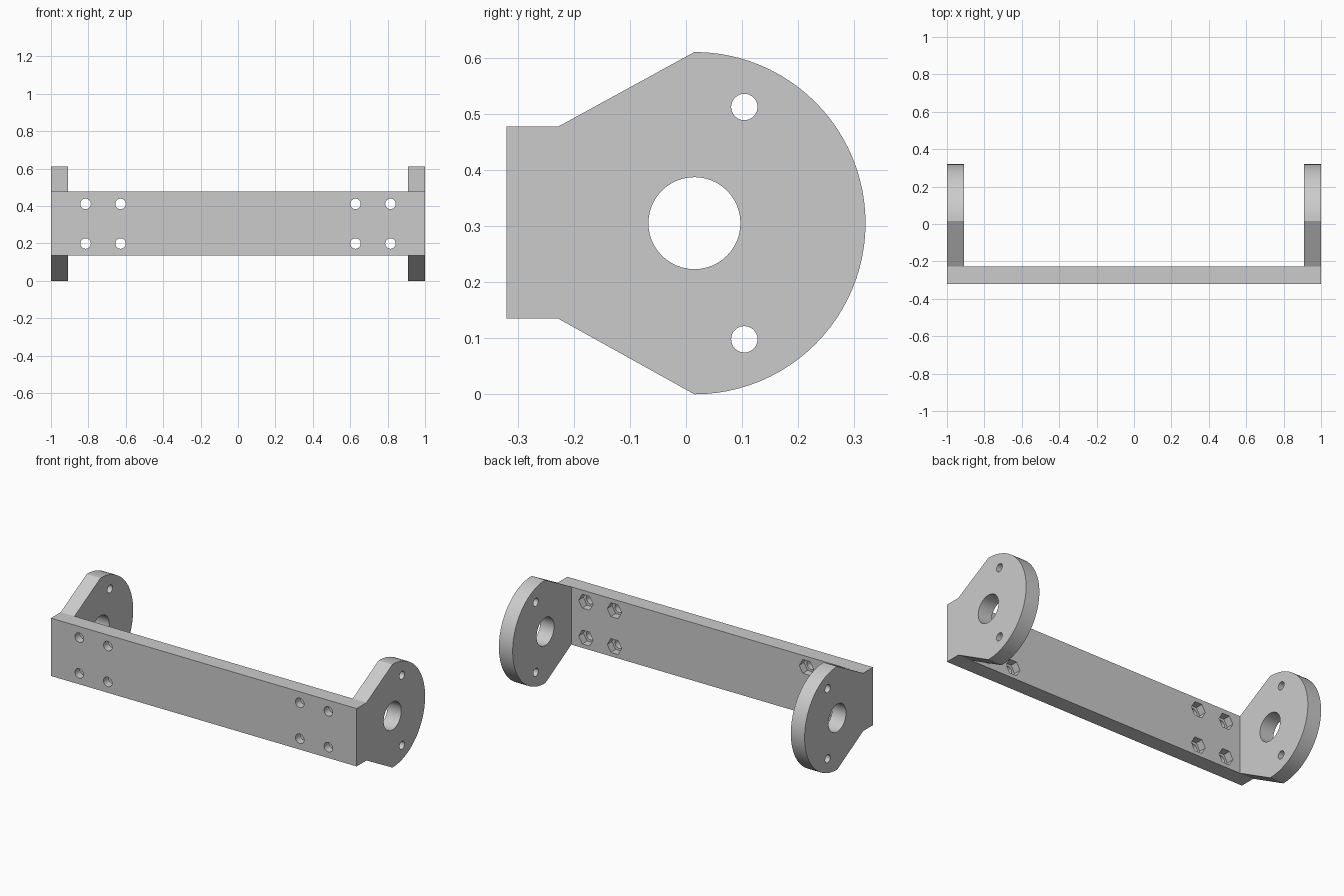
import bpy, bmesh, math
from mathutils import Matrix

cube = bpy.data.objects.get("Cube")
if cube:
    bpy.data.objects.remove(cube)

grey = bpy.data.materials.new("plain grey")
grey.use_nodes = True
colour = (0.6, 0.6, 0.6, 1)
grey.diffuse_color = colour
grey.node_tree.nodes["Principled BSDF"].inputs["Base Color"].default_value = colour

FRONT, BAR_BACK = -0.32, -0.228
BOTTOM, TOP = 0.135, 0.477
AXIS_Y, AXIS_Z, RADIUS = 0.015, 0.305, 0.305
EAR_INNER = 0.91


def make_object(name, bm):
    bmesh.ops.recalc_face_normals(bm, faces=bm.faces)
    mesh = bpy.data.meshes.new(name)
    bm.to_mesh(mesh)
    bm.free()
    mesh.materials.append(grey)
    obj = bpy.data.objects.new(name, mesh)
    bpy.context.collection.objects.link(obj)
    return obj


def prism(bm, outline, x0, x1):
    """Extrude a y-z outline from x0 to x1."""
    face = bm.faces.new([bm.verts.new((x0, y, z)) for y, z in outline])
    result = bmesh.ops.extrude_face_region(bm, geom=[face])
    verts = [v for v in result["geom"] if isinstance(v, bmesh.types.BMVert)]
    bmesh.ops.translate(bm, verts=verts, vec=(x1 - x0, 0, 0))


def drill(bm, centre, radius, depth, axis, sides=32, turn=0):
    """Add a cutter cylinder along the x or y axis."""
    tilt = Matrix.Rotation(math.pi / 2, 4, "Y" if axis == "x" else "X")
    place = Matrix.Translation(centre) @ tilt @ Matrix.Rotation(turn, 4, "Z")
    bmesh.ops.create_cone(bm, cap_ends=True, segments=sides, radius1=radius,
                          radius2=radius, depth=depth, matrix=place)


def boolean(target, other, operation):
    mod = target.modifiers.new(other.name, "BOOLEAN")
    mod.operation = operation
    mod.solver = "EXACT"
    mod.object = other
    bpy.context.view_layer.objects.active = target
    bpy.ops.object.modifier_apply(modifier=mod.name)
    bpy.data.objects.remove(other)


# Front bar, running the full length
bm = bmesh.new()
prism(bm, [(FRONT, BOTTOM), (BAR_BACK, BOTTOM), (BAR_BACK, TOP), (FRONT, TOP)], -1, 1)
bracket = make_object("mounting_bracket", bm)

# Rounded end ears
outline = [(FRONT, TOP), (FRONT, BOTTOM), (BAR_BACK, BOTTOM)]
for i in range(49):
    a = math.pi * (i / 48 - 0.5)
    outline.append((AXIS_Y + RADIUS * math.cos(a), AXIS_Z + RADIUS * math.sin(a)))
outline.append((BAR_BACK, TOP))
for name, x0, x1 in (("left_ear", EAR_INNER, 1), ("right_ear", -1, -EAR_INNER)):
    bm = bmesh.new()
    prism(bm, outline, x0, x1)
    boolean(bracket, make_object(name, bm), "UNION")

# Axle bores and screw holes through both ears
bm = bmesh.new()
drill(bm, (0, AXIS_Y, AXIS_Z), 0.082, 3, "x", 48)
for s in (-1, 1):
    drill(bm, (0, 0.104, AXIS_Z + s * 0.207), 0.0235, 3, "x")
boolean(bracket, make_object("ear_holes", bm), "DIFFERENCE")

# Bolt holes through the bar, then hexagonal nut pockets behind them
spots = [(sx * x, AXIS_Z + sz * 0.106) for sx in (-1, 1)
         for x in (0.628, 0.815) for sz in (-1, 1)]
for name, radius, depth, sides, turn in (("bolt_holes", 0.028, 0.4, 32, 0),
                                         ("nut_pockets", 0.047, 0.09, 6, math.pi / 2)):
    bm = bmesh.new()
    for x, z in spots:
        drill(bm, (x, BAR_BACK, z), radius, depth, "y", sides, turn)
    boolean(bracket, make_object(name, bm), "DIFFERENCE")

# Smooth the curved walls, keep the corners sharp
bpy.ops.object.select_all(action="DESELECT")
bracket.select_set(True)
bpy.context.view_layer.objects.active = bracket
bpy.ops.object.shade_smooth_by_angle(angle=math.radians(25))
